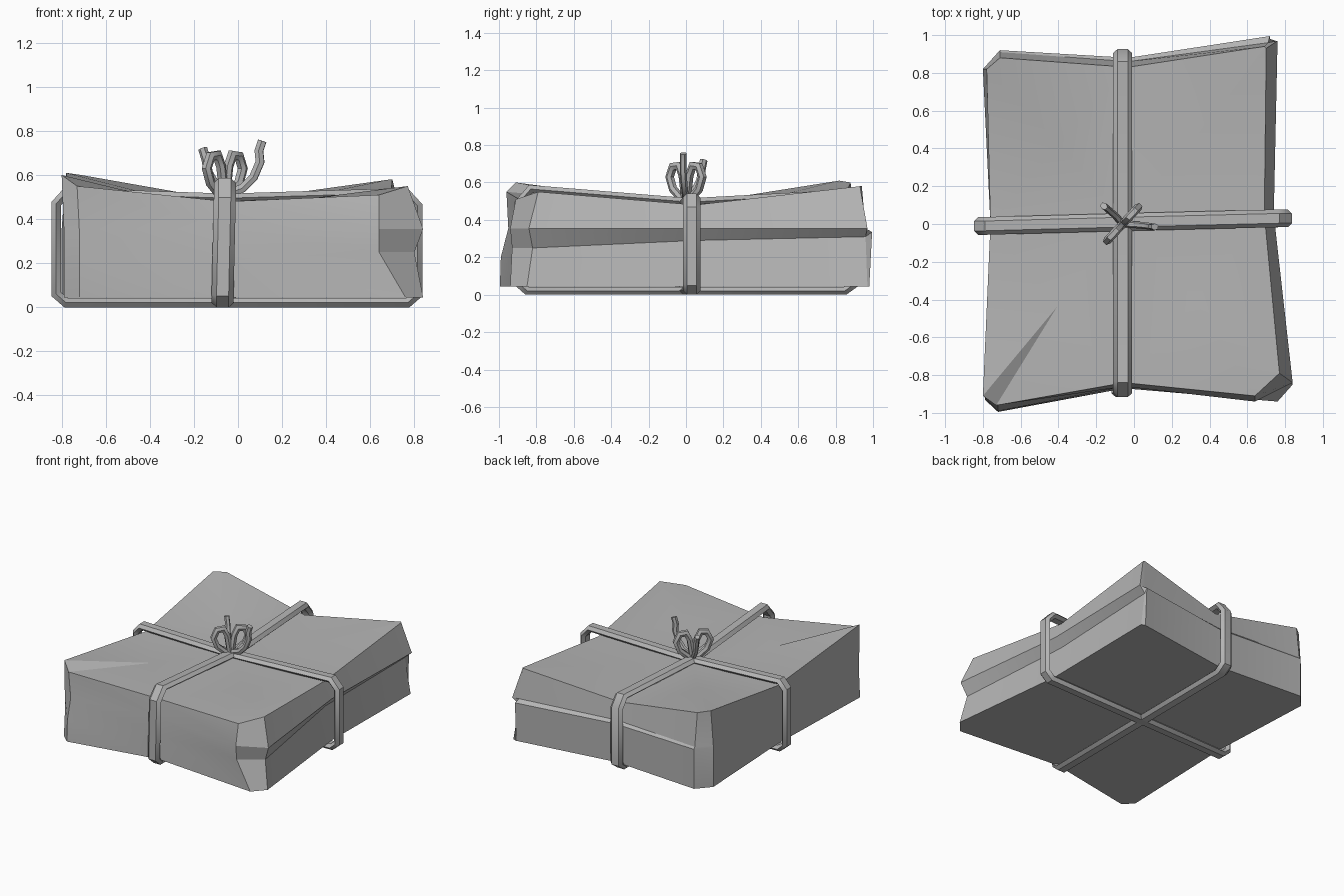
import bpy, bmesh
from mathutils import Vector

if "Cube" in bpy.data.objects:
    bpy.data.objects.remove(bpy.data.objects["Cube"])

# Dark grey paper and cord
grey = bpy.data.materials.new("dark_grey")
grey.diffuse_color = (.46, .46, .46, 1)
grey.use_nodes = True
grey.node_tree.nodes["Principled BSDF"].inputs["Base Color"].default_value = grey.diffuse_color


def finish(name, bm, angle=0.5):
    bmesh.ops.recalc_face_normals(bm, faces=bm.faces)
    mesh = bpy.data.meshes.new(name)
    bm.to_mesh(mesh)
    bm.free()
    mesh.materials.append(grey)
    ob = bpy.data.objects.new(name, mesh)
    bpy.context.collection.objects.link(ob)
    bpy.ops.object.select_all(action='DESELECT')
    ob.select_set(True)
    bpy.context.view_layer.objects.active = ob
    bpy.ops.object.shade_smooth_by_angle(angle=angle)
    return ob


def bridge(bm, a, b):
    n = len(a)
    for i in range(n):
        bm.faces.new((a[i], a[(i + 1) % n], b[(i + 1) % n], b[i]))


def sweep(name, path, lateral, a, b, closed):
    """Six-sided flattened cord along a path; a = half width, b = half thickness."""
    pts, lat = [Vector(p) for p in path], Vector(lateral).normalized()
    n = len(pts)
    section = [(1, 0), (.55, 1), (-.55, 1), (-1, 0), (-.55, -1), (.55, -1)]
    bm, rings = bmesh.new(), []
    for i, p in enumerate(pts):
        before = pts[i - 1] if closed or i > 0 else p
        after = pts[(i + 1) % n] if closed or i < n - 1 else p
        t0, t1 = (p - before).normalized(), (after - p).normalized()
        tangent = (t0 + t1).normalized()
        normal = tangent.cross(lat).normalized()
        miter = 1 / max(.75, tangent.dot(t1 if t1.length else t0))
        rings.append([bm.verts.new(p + lat * a * u + normal * b * v * miter)
                      for u, v in section])
    for i in range(n if closed else n - 1):
        bridge(bm, rings[i], rings[(i + 1) % n])
    if not closed:
        bm.faces.new(rings[0])
        bm.faces.new(rings[-1])
    return finish(name, bm, .7)


# Wrapped parcel: outline stations with top, upper fold, lower fold and base
# top x y z | upper fold x y | lower fold x y z | base x y
stations = [
    (-.80, -.91, .60, -.79, -.92, -.79, -.92, .20, -.79, -.93),
    (-.73, -.96, .55, -.72, -.95, -.72, -.99, .20, -.72, -.995),
    (-.05, -.84, .48, -.05, -.86, -.05, -.86, .22, -.05, -.87),
    (.64, -.91, .51, .64, -.94, .64, -.93, .25, .76, -.94),
    (.77, -.79, .55, .84, -.84, .80, -.82, .25, .84, -.85),
    (.69, .05, .48, .74, .05, .69, .05, .29, .74, .05),
    (.70, .93, .58, .76, .97, .71, .96, .31, .75, .97),
    (.69, .94, .58, .71, .96, .72, .995, .335, .72, .98),
    (-.03, .83, .48, -.03, .86, -.03, .88, .335, -.03, .87),
    (-.71, .88, .60, -.71, .91, -.71, .92, .34, -.71, .92),
    (-.78, .82, .61, -.80, .82, -.80, .82, .34, -.80, .82),
    (-.76, .00, .48, -.76, .00, -.76, .00, .25, -.76, .00),
]
bm = bmesh.new()
rings = [[], [], [], []]
for s in stations:
    for ring, co in zip(rings, (s[0:3], (s[3], s[4], .355), s[5:8], (s[8], s[9], .045))):
        ring.append(bm.verts.new(co))
for upper, lower in zip(rings, rings[1:]):
    bridge(bm, upper, lower)
# Four sagging quarters on the top, flat base
centre = bm.verts.new((-.055, .02, .485))
for k in (-1, 2, 5, 8):
    edge = [rings[0][(k + j) % 12] for j in range(4)]
    corner = (edge[1].co + edge[2].co) / 2
    mid = bm.verts.new((centre.co + edge[0].co + edge[3].co + corner) / 4)
    fan = [centre] + edge
    for i in range(5):
        bm.faces.new((mid, fan[i], fan[(i + 1) % 5]))
bm.faces.new(rings[3])
finish("parcel_box", bm, .35)

# Cords around the parcel
sweep("cord_lengthways", [
    (-.06, .85, .021), (-.06, .905, .06), (-.06, .905, .47), (-.06, .85, .54),
    (-.06, .02, .495), (-.06, -.83, .565), (-.06, -.895, .49),
    (-.07, -.895, .06), (-.07, -.85, .021)], (1, 0, 0), .05, .021, True)
sweep("cord_crossways", [
    (-.78, -.01, .021), (-.825, -.01, .06), (-.825, -.01, .47), (-.78, -.01, .52),
    (-.05, .01, .495), (.76, .03, .52), (.815, .03, .46),
    (.815, .03, .06), (.77, .03, .021)], (0, 1, 0), .047, .021, True)

# Bow loops, mirrored along one diagonal
cx, cy, ux, uy = -.06, 0, .68, .73
loop = [(.005, .51), (.025, .64), (.05, .69), (.095, .685), (.12, .63), (.095, .565), (.03, .51)]
for side, name in ((-1, "bow_loop_left"), (1, "bow_loop_right")):
    sweep(name, [(cx + side * ux * u, cy + side * uy * u, z) for u, z in loop],
          (-uy, ux, 0), .022, .019, False)

# Loose cord ends
sweep("cord_end_right", [(-.06, 0, .51), (.02, -.005, .54), (.07, -.01, .59),
                         (.10, -.015, .66), (.095, -.015, .71), (.11, -.015, .755)],
      (.1, 1, 0), .018, .019, False)
sweep("cord_end_left", [(-.06, 0, .51), (-.10, .045, .55), (-.135, .075, .61),
                        (-.145, .085, .67), (-.16, .095, .72)],
      (.7, .75, 0), .018, .019, False)
